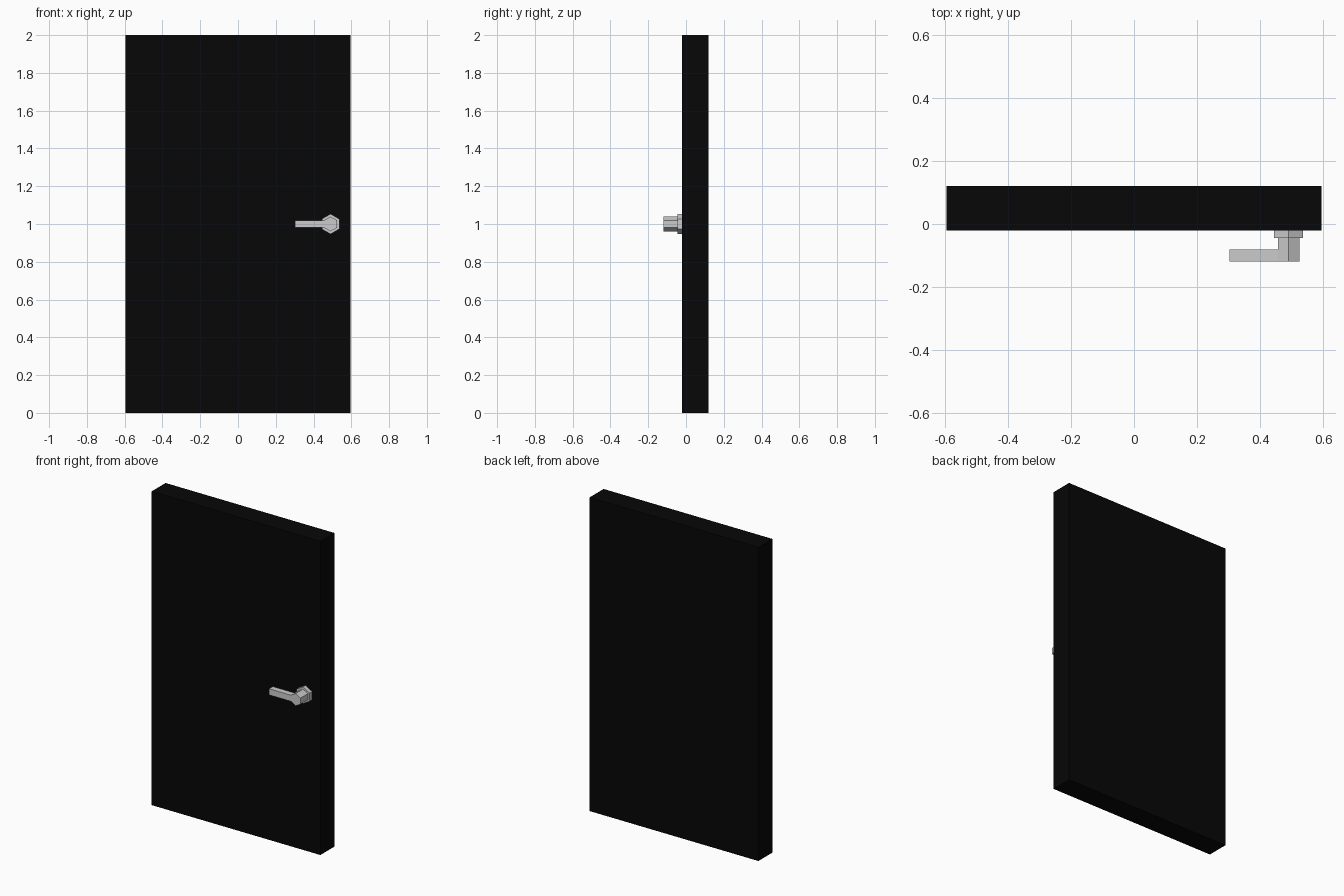
import bpy, bmesh
from math import pi, sin, cos

if "Cube" in bpy.data.objects:
    bpy.data.objects.remove(bpy.data.objects["Cube"])

HANDLE_X, HANDLE_Z = 0.49, 1.0


def make_object(name, bm):
    bmesh.ops.recalc_face_normals(bm, faces=bm.faces[:])
    mesh = bpy.data.meshes.new(name)
    bm.to_mesh(mesh)
    bm.free()
    obj = bpy.data.objects.new(name, mesh)
    bpy.context.collection.objects.link(obj)
    return obj


def hex_prism(radius, y_steps):
    """Hexagon with a point at the top, lofted along y; returns bmesh and rings."""
    bm = bmesh.new()
    rings = [[bm.verts.new((HANDLE_X + radius * cos(pi / 6 + i * pi / 3), y,
                            HANDLE_Z + radius * sin(pi / 6 + i * pi / 3)))
              for i in range(6)] for y in y_steps]
    for a, b in zip(rings, rings[1:]):
        for i in range(6):
            j = (i + 1) % 6
            bm.faces.new((a[i], a[j], b[j], b[i]))
    bm.faces.new(rings[0])
    bm.faces.new(rings[-1])
    return bm, rings


# Door slab
bm = bmesh.new()
bmesh.ops.create_cube(bm, size=1)
bmesh.ops.scale(bm, vec=(1.19, 0.14, 2.0), verts=bm.verts)
bmesh.ops.translate(bm, vec=(0, 0.05, 1.0), verts=bm.verts)
door = make_object("door_panel", bm)
black = bpy.data.materials.new("door_black")
black.diffuse_color = (0.002, 0.002, 0.002, 1)
black.use_nodes = True
black.node_tree.nodes["Principled BSDF"].inputs["Base Color"].default_value = black.diffuse_color
door.data.materials.append(black)

# Hexagonal mounting plate
bm, _ = hex_prism(0.0535, (-0.02, -0.045))
make_object("handle_plate", bm)

# Handle stem, with the lever pulled out of its front left face
bm, rings = hex_prism(0.0393, (-0.045, -0.081, -0.119))
corners = {rings[r][i] for r in (1, 2) for i in (2, 3)}
side = next(f for f in bm.faces if set(f.verts) == corners)
tip = bmesh.ops.extrude_discrete_faces(bm, faces=[side])["faces"][0]
for v in tip.verts:
    v.co.x = 0.302
make_object("handle_lever", bm)
